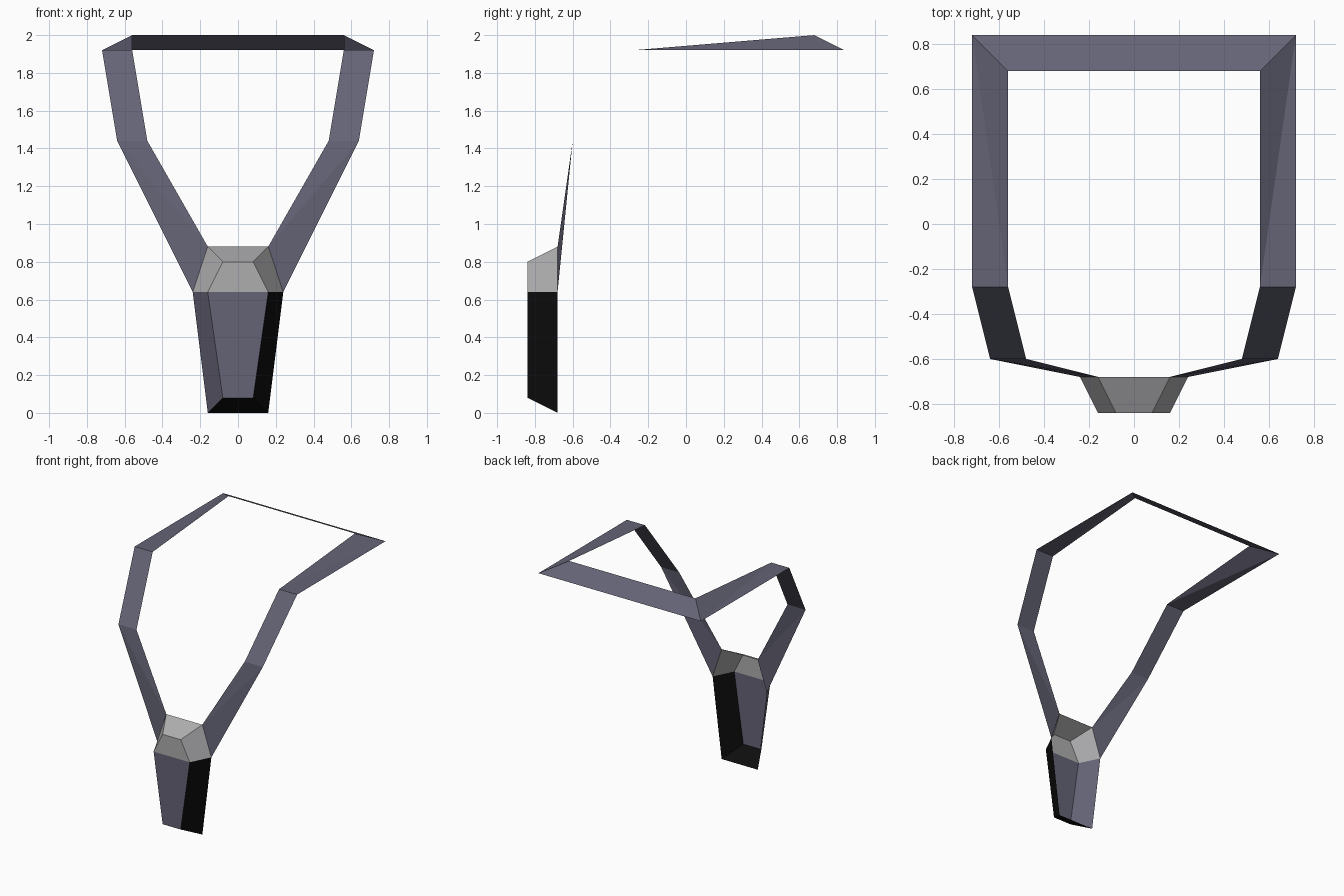
import bpy

if "Cube" in bpy.data.objects:
    bpy.data.objects.remove(bpy.data.objects["Cube"])


def material(name, rgb):
    m = bpy.data.materials.new(name)
    m.diffuse_color = (*rgb, 1.0)
    m.use_nodes = True
    m.node_tree.nodes["Principled BSDF"].inputs["Base Color"].default_value = m.diffuse_color
    return m


STRAP = material("slate strap", (0.128, 0.126, 0.180))
GREY = material("light grey", (0.42, 0.42, 0.43))
BLACK = material("black", (0.004, 0.004, 0.004))


def make_object(name, verts, faces, mats):
    mesh = bpy.data.meshes.new(name)
    mesh.from_pydata(verts, [], faces)
    mesh.update()
    for m in mats:
        mesh.materials.append(m)
    obj = bpy.data.objects.new(name, mesh)
    bpy.context.collection.objects.link(obj)
    return obj


def bevelled_shell(name, half_mid, half_end, z_mid, z_back, z_front, mats):
    """Tapered half shell, open at the back and along its middle line."""
    verts = []
    for y, inset, z_end in ((-0.68, 0, z_back), (-0.84, 0.08, z_front)):
        a, b = half_mid - inset, half_end - inset
        verts += [(-a, y, z_mid), (-b, y, z_end), (b, y, z_end), (a, y, z_mid)]
    # left side, end, right side, front
    faces = [(0, 1, 5, 4), (1, 2, 6, 5), (2, 3, 7, 6), (4, 5, 6, 7)]
    if z_back > z_mid:
        faces = [f[::-1] for f in faces]
    return make_object(name, verts, faces, mats)


# Light grey cap of the pendant
bevelled_shell("pendant_cap", 0.24, 0.16, 0.64, 0.88, 0.80, [GREY])

# Lower pendant: right side and underside are black
body = bevelled_shell("pendant_body", 0.24, 0.16, 0.64, 0.0, 0.08, [STRAP, BLACK])
for p in body.data.polygons:
    if p.normal.x > 0.5 or p.normal.z < -0.5:
        p.material_index = 1
    elif abs(p.normal.x) < 0.1 and abs(p.normal.y) < 0.5:
        p.material_index = 1

# Flat neck strap: (inner edge, outer edge) stations, right half mirrored
stations = [
    ((0.16, -0.68, 0.88), (0.24, -0.68, 0.64)),
    ((0.48, -0.60, 1.44), (0.64, -0.60, 1.44)),
    ((0.56, -0.28, 1.92), (0.72, -0.28, 1.92)),
    ((0.56, 0.68, 2.00), (0.72, 0.84, 1.92)),
    ((0.00, 0.68, 2.00), (0.00, 0.84, 1.92)),
]
verts = [v for pair in stations for v in pair]
faces = []
for i in range(0, len(verts) - 2, 2):
    faces += [(i, i + 1, i + 3), (i, i + 3, i + 2)]
strap = make_object("neck_strap", verts, faces, [STRAP])
mirror = strap.modifiers.new("mirror", 'MIRROR')
mirror.use_axis[0] = True
mirror.use_mirror_merge = True
